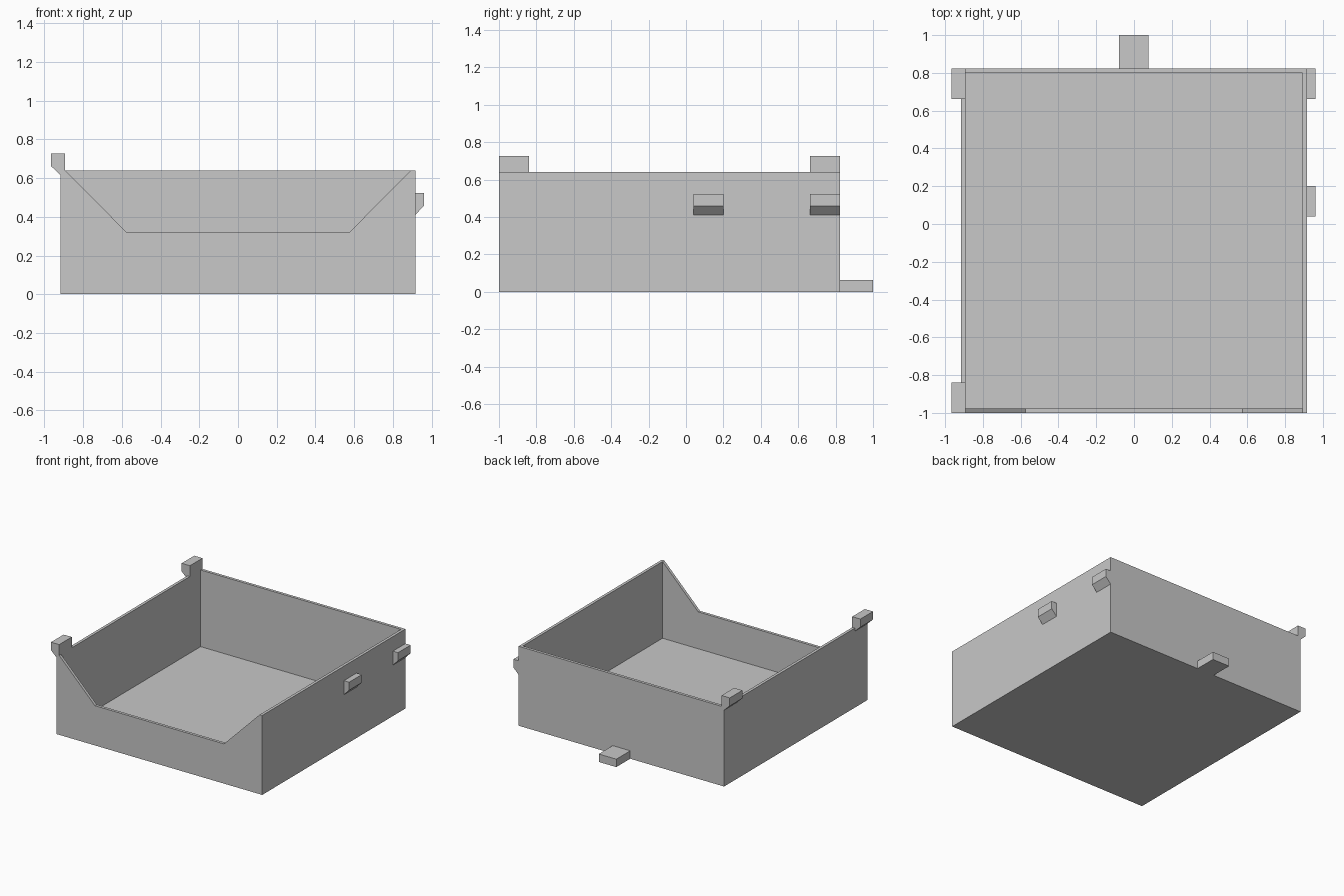
import bpy
import bmesh

cube = bpy.data.objects.get("Cube")
if cube:
    bpy.data.objects.remove(cube, do_unlink=True)

GREY = (0.58, 0.58, 0.58, 1.0)
mat = bpy.data.materials.new("plain_grey")
mat.use_nodes = True
mat.diffuse_color = GREY
mat.node_tree.nodes["Principled BSDF"].inputs["Base Color"].default_value = GREY


def prism(name, profile, y0, y1):
    """Extrude an x-z profile along y from y0 to y1."""
    bm = bmesh.new()
    face = bm.faces.new([bm.verts.new((x, y0, z)) for x, z in profile])
    moved = bmesh.ops.extrude_face_region(bm, geom=[face])["geom"]
    verts = [v for v in moved if isinstance(v, bmesh.types.BMVert)]
    bmesh.ops.translate(bm, verts=verts, vec=(0, y1 - y0, 0))
    bmesh.ops.recalc_face_normals(bm, faces=bm.faces)
    mesh = bpy.data.meshes.new(name)
    bm.to_mesh(mesh)
    bm.free()
    mesh.materials.append(mat)
    obj = bpy.data.objects.new(name, mesh)
    bpy.context.collection.objects.link(obj)
    return obj


def rect(x0, x1, z0, z1):
    return [(x0, z0), (x1, z0), (x1, z1), (x0, z1)]


def cut(obj, cutter):
    mod = obj.modifiers.new("cut", 'BOOLEAN')
    mod.operation = 'DIFFERENCE'
    mod.solver = 'EXACT'
    mod.object = cutter
    cutter.hide_render = True
    bpy.context.view_layer.objects.active = obj
    bpy.ops.object.modifier_apply(modifier=mod.name)
    bpy.data.objects.remove(cutter, do_unlink=True)


WIDE, FRONT, BACK, TOP = 0.916, -1.0, 0.823, 0.64
WALL = 0.023
INNER = WIDE - WALL

# Open tray with a sloped cut-out in the front wall
tray = prism("tray", rect(-WIDE, WIDE, 0, TOP), FRONT, BACK)
cut(tray, prism("cavity_cutter", rect(-INNER, INNER, WALL, 1), FRONT + WALL, BACK - WALL))
notch = [(-INNER, 1), (-INNER, TOP), (-0.575, 0.32),
         (0.575, 0.32), (INNER, TOP), (INNER, 1)]
cut(tray, prism("notch_cutter", notch, FRONT - 0.1, FRONT + 0.1))

# Raised hooks on the right rim, bevelled underneath
hook = [(-INNER, TOP), (-INNER, 0.727), (-0.966, 0.727),
        (-0.966, 0.662), (-WIDE, 0.615), (-WIDE, TOP)]
for name, y in (("front_hook", FRONT), ("back_hook", BACK - 0.16)):
    prism(name, hook, y, y + 0.16)

# Catches on the left wall, bevelled underneath
catch = [(WIDE, 0.41), (0.962, 0.458), (0.962, 0.523), (WIDE, 0.523)]
for name, y in (("middle_catch", 0.04), ("back_catch", BACK - 0.16)):
    prism(name, catch, y, y + 0.16)

# Tab at the foot of the back wall
prism("back_tab", rect(-0.079, 0.077, 0, 0.064), BACK, 1.0)
